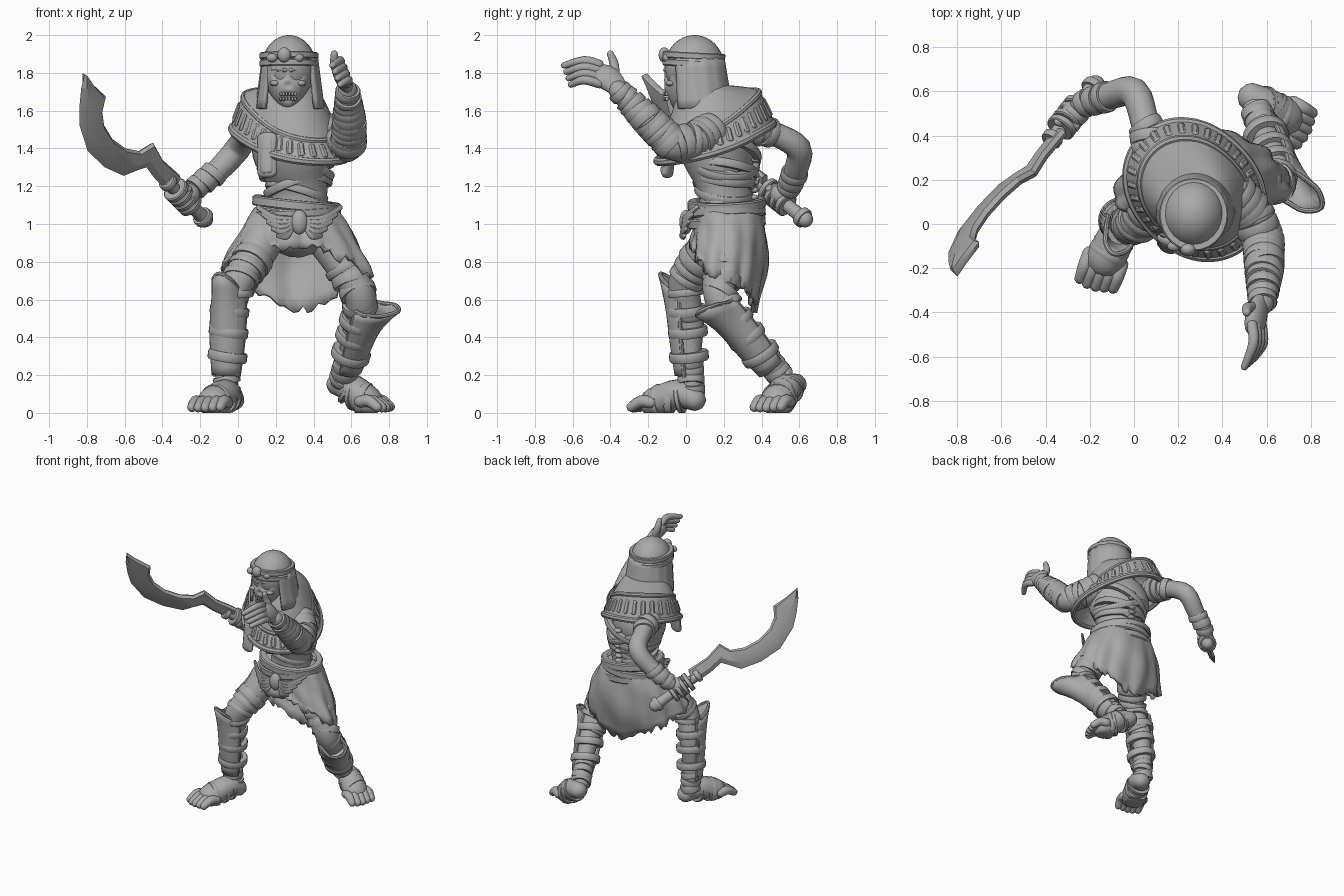
import bpy, bmesh, random
from math import sin, cos, pi, sqrt, radians, exp
from mathutils import Vector

random.seed(4)
if "Cube" in bpy.data.objects:
    bpy.data.objects.remove(bpy.data.objects["Cube"])
stone = bpy.data.materials.new("grey_stone")
stone.use_nodes = True
stone.diffuse_color = (0.4, 0.4, 0.4, 1)
stone.node_tree.nodes["Principled BSDF"].inputs["Base Color"].default_value = stone.diffuse_color

def spline(pts, k=4, closed=False):
    """Smooth path through points of any dimension."""
    P, n, out = [Vector(p) for p in pts], len(pts), []
    get = lambda i: P[i % n] if closed else P[max(0, min(n - 1, i))]
    for i in range(n if closed else n - 1):
        a, b, c, d = (get(i + j) for j in (-1, 0, 1, 2))
        for t in (s / k for s in range(k)):
            out.append((2 * b + (c - a) * t + (2 * a - 5 * b + 4 * c - d) * t ** 2 + (3 * b - a - 3 * c + d) * t ** 3) / 2)
    return out if closed else out + [P[-1]]

def loft(name, rows, around=True, caps=False, thick=0, sharp=40):
    """Skin a list of rows of points."""
    bm = bmesh.new()
    vs = [[bm.verts.new((p[0], p[1], max(p[2], 0))) for p in row] for row in rows]
    n = len(rows[0])
    for A, B in zip(vs, vs[1:]):
        for j in range(n if around else n - 1):
            bm.faces.new((A[j], A[(j + 1) % n], B[(j + 1) % n], B[j]))
    if caps:
        bm.faces.new(vs[0])
        bm.faces.new(vs[-1])
    bmesh.ops.recalc_face_normals(bm, faces=bm.faces)
    me = bpy.data.meshes.new(name)
    bm.to_mesh(me)
    bm.free()
    me.materials.append(stone)
    me.polygons.foreach_set("use_smooth", [True] * len(me.polygons))
    me.set_sharp_from_angle(angle=radians(sharp))
    ob = bpy.data.objects.new(name, me)
    bpy.context.collection.objects.link(ob)
    if thick:
        mod = ob.modifiers.new("thickness", "SOLIDIFY")
        mod.thickness, mod.offset = thick, 0

def tube(name, pts, flat=1, up=(0, 0, 1), n=16):
    """Round-ended limb through (x, y, z, radius) points."""
    path, u, rows = spline(pts), Vector(up), []
    P = [p.to_3d() for p in path]
    ends = [radians(q) for q in (80, 55, 28)]
    for i, p in enumerate(P):
        t = (P[min(i + 1, len(P) - 1)] - P[max(i - 1, 0)]).normalized()
        u = u - t * u.dot(t)
        u = (u if u.length > 0.05 else t.orthogonal()).normalized()
        v, r = t.cross(u), path[i].w
        ring = lambda c, s: [c + s * (u * cos(a) + v * flat * sin(a)) for a in (2 * pi * j / n for j in range(n))]
        if i == 0:
            rows += [ring(p - t * r * flat * sin(q), r * cos(q)) for q in ends]
        rows.append(ring(p, r))
    rows += [ring(p + t * r * flat * sin(q), r * cos(q)) for q in reversed(ends)]
    loft(name, rows, caps=True)

def band(name, c, axis, rx, ry, w, t=0.016):
    """Flat strap around an axis."""
    q = Vector((0, 0, 1)).rotation_difference(Vector(axis))
    prof = [(-0.02, -w), (t * .7, -w), (t, -w * .7), (t, w * .7), (t * .7, w), (-0.02, w)]
    loft(name, [[Vector(c) + q @ Vector(((rx + d) * cos(a), (ry + d) * sin(a), h))
                 for a in (pi * j / 14 for j in range(28))] for d, h in prof])

def wraps(name, a, b, count, tilt=0.3, w=0.026):
    """Bandage turns along a limb between two (x, y, z, radius) points."""
    a, b = Vector(a), Vector(b)
    for i in range(count):
        m = a.lerp(b, (i + .5) / count)
        lean = Vector([random.uniform(-tilt, tilt) for _ in range(3)])
        band(name, m.to_3d(), (b - a).to_3d().normalized() + lean, m.w, m.w, w * random.uniform(.7, 1.2), .012)

def blob(name, c, rx, ry, rz, shape=lambda p: p, n=24):
    """Ellipsoid, optionally reshaped by a rule."""
    loft(name, [[shape(Vector(c) + Vector((rx * sin(b) * cos(a), ry * sin(b) * sin(a), rz * cos(b))))
                 for a in (2 * pi * j / n for j in range(n))]
                for b in (pi * (i + .05) / (n + .1) for i in range(n + 1))], caps=True, sharp=70)

# Torso turned toward its right, neck, spine and crossing bandages
tube("torso", [(.31, .22, .98, .19), (.315, .215, 1.12, .165), (.315, .2, 1.22, .17),
               (.29, .17, 1.38, .225), (.28, .16, 1.5, .19), (.28, .14, 1.6, .1)], .83, (1, -.6, 0), 28)
tube("neck", [(.28, .14, 1.55, .09), (.27, .06, 1.75, .08)])
for i, lean in enumerate((.3, -.35, .15, -.2, .45, -.45)):
    band("chest_wrap", (.31, .2, 1.17 + .04 * i), (lean, .15, 1), .155 + .011 * i, .14 + .009 * i, .022)
for i in range(7):
    blob("vertebra", (.33, .36 + .002 * i, 1.14 + .04 * i), .03, .025, .016, n=10)

# Broad collar: sloping cape, then a steeper band with raised borders and tiles
def collar_point(a, t, lift=0):
    s, u = sin(a), cos(a)
    f = min(t / .68, 1)
    g = max(0, (t - .68) / .32)
    r = (.11 + .125 * f + .06 * g) * (1 - .11 * f * sin(2 * a)) + lift * .85
    top = 1.72 + (-.15 + .11 * u - .075 * s) * f ** 1.5
    return Vector((.275 + r * s, .11 + .045 * t + r * u, top + (-.14 - .02 * u + .02 * s) * g + lift * .5))

turns = [2 * pi * j / 60 for j in range(60)]
loft("collar", [[collar_point(a, t / 25) for a in turns] for t in range(26)], thick=.03)
for t, r in ((.68, .018), (1, .022)):
    tube("collar_border", [(*collar_point(a, t, .006), r) for a in turns[::2] + [0]], n=8)
for a in turns[::2]:
    p, q = collar_point(a, .77, .014), collar_point(a, .91, .014)
    tube("collar_tile", [(*p, .017), (*q, .019)], .6, (cos(a), -sin(a), 0), 6)
tube("pendant", [(.155, -.1, 1.27, .055), (.155, -.075, 1.46, .055)], .5, (1, -.4, 0))
tube("pendant_inlay", [(.15, -.118, 1.28, .035), (.15, -.093, 1.45, .035)], .4, (1, -.4, 0))

# Skull with sunken eyes, nose and mouth
dents = [((.22, 1.785), .035, .024), ((.31, 1.785), .035, .024), ((.265, 1.735), .02, .014), ((.265, 1.672), .02, .026)]
def skull(p):
    jaw = max(0, min(1, (1.78 - p.z) / .18))
    q = Vector((.265 + (p.x - .265) * (1 - .3 * jaw), p.y - .03 * jaw, p.z))
    if q.y < 0:
        q.y += sum(d * exp(-((q.x - c[0]) ** 2 + (q.z - c[1]) ** 2) / s ** 2) for c, d, s in dents)
    return q

blob("skull", (.265, .025, 1.78), .13, .14, .18, skull, 56)
for s in (-1, 1):
    tube("brow", [(.265 + s * .015, -.11, 1.815, .011), (.265 + s * .08, -.075, 1.818, .011)], n=8)
    blob("cheekbone", (.265 + s * .068, -.08, 1.745), .028, .028, .016, n=12)
    for k in range(3):
        for z in (1.688, 1.662):
            blob("tooth", (.265 + s * (.008 + .015 * k), -.115 + .007 * k, z), .007, .01, .011, n=8)

# Headcloth, brow band and brow ornament
blob("headcloth_dome", (.27, .045, 1.83), .145, .158, .17)
drape = [radians(50 + 260 * j / 48) for j in range(49)]
loft("headcloth_drape", [[Vector((.275 + (.137 + .035 * t) * sin(a) * (1 + .015 * sin(14 * a)),
                                  .045 + .025 * t - (.148 + .02 * t) * cos(a), 1.88 - .27 * t))
                          for a in drape] for t in (0, .2, .4, .6, .8, 1)], False, thick=.022)
for z in (1.85, 1.89):
    band("brow_band", (.27, .042, z), (0, .05, 1), .138, .148, .018, .018)
blob("brow_ornament", (.245, -.115, 1.895), .036, .03, .04)
for s in (-1, 1):
    blob("brow_bead", (.25 + s * .07, -.1, 1.88), .03, .024, .024, n=12)

# Ragged skirt with folds, higher over the front
hem = spline([(.32, .04, .89), (.12, .03, .85), (-.08, .1, .77), (-.03, .25, .72), (.1, .33, .63),
              (.32, .36, .55), (.54, .34, .63), (.66, .26, .7), (.69, .13, .74), (.52, .05, .83)], 9, True)
n, rows = len(hem), []
for i in range(10):
    t, row = i / 9, []
    for j, h in enumerate(hem):
        turn = 2 * pi * j / n
        p = Vector((.31 - .21 * sin(turn), .215 - .175 * cos(turn), 1.08)).lerp(h, t)
        out = Vector((p.x - .31, p.y - .21, 0)).normalized()
        p += out * ((.015 - .03 * cos(turn)) * sin(pi * t) + .012 * t * sin(j * .9) + .006 * sin(j * .35 + 9 * t))
        p.z += random.uniform(-.03, .025) if i == 9 else 0
        row.append(p)
    rows.append(row)
loft("skirt", rows, thick=.022, sharp=60)

# Belt with winged oval buckle
for z, lean in ((1.01, .06), (1.06, -.06), (1.105, .1)):
    band("belt", (.31, .215, z), (lean, -.04, 1), .21, .182, .027, .025)
blob("buckle", (.325, -.0, 1.01), .045, .035, .065)
for s in (-1, 1):
    for i in range(5):
        reach = .22 - .026 * i
        curve = lambda d: .19 - .21 * sqrt(1 - (d / .27) ** 2)
        tube("buckle_feather", [(.325 + s * .04, -.01, 1.03 - .015 * i, .012),
                                (.325 + s * reach * .6, curve(reach * .6) - .01, 1.035 - .025 * i, .02),
                                (.325 + s * reach, curve(reach) - .01, 1.09 - .038 * i, .014)], .6, n=8)

# Legs with wrappings
right_leg = [(.17, .2, 1.0, .12), (.09, .08, .83, .1), (.0, -.01, .69, .085),
             (-.05, .02, .48, .075), (-.06, .02, .3, .06), (-.06, .03, .1, .06)]
left_leg = [(.42, .25, 1.0, .12), (.55, .2, .8, .1), (.65, .18, .61, .085),
            (.63, .3, .44, .075), (.59, .42, .3, .06), (.55, .52, .17, .06)]
for side, leg in (("right", right_leg), ("left", left_leg)):
    tube(side + "_leg", leg)
    wraps(side + "_thigh_wrap", leg[1], leg[2], 3)
    wraps(side + "_knee_wrap", leg[2], leg[3], 2, .2)
    wraps(side + "_ankle_wrap", leg[4], leg[5], 4)

# Shin guards flaring to a pointed knee
def shin_guard(name, knee, ankle, front, flare):
    knee, ankle, f, rows = Vector(knee), Vector(ankle), Vector(front), []
    axis = (knee - ankle).normalized()
    f = (f - axis * f.dot(axis)).normalized()
    s = axis.cross(f)
    for t in (i / 10 for i in range(11)):
        row = []
        for a in (radians(11 * j) for j in range(-8, 9)):
            tip = max(0, cos(a)) ** 5 * t ** 4
            r = .07 + .022 * sin(pi * t * .8) + flare * tip
            row.append(ankle.lerp(knee, t) + (f * cos(a) + s * sin(a)) * r + axis * .08 * tip)
        rows.append(row)
    loft(name, rows, False, thick=.02)
    rim = [r[0] for r in rows] + rows[-1][1:-1] + [r[-1] for r in reversed(rows)]
    tube(name + "_rim", [(*p, .012) for p in rim[::2] + rim[-1:]], n=8)
    for t in (.22, .5, .74):
        band(name + "_strap", ankle.lerp(knee, t), axis + s * .12, .087, .087, .026, .018)

shin_guard("right_shin_guard", (-.04, .0, .66), (-.06, .02, .2), (-.45, -1, 0), .06)
shin_guard("left_shin_guard", (.66, .19, .57), (.58, .45, .24), (.75, -.6, .1), .125)

# Bare feet with toes
def foot(name, heel, instep, ball, toe):
    heel, instep, ball, toe = (Vector(v) for v in (heel, instep, ball, toe))
    d = toe - ball
    side = Vector((-d.y, d.x, 0)).normalized()
    tube(name, [(*heel, .065), (*instep, .085), (*ball, .09)], .92, side)
    for i in range(-2, 3):
        a = ball + side * i * .039
        b = a + d * (1 - .07 * abs(i + .5))
        tube(name + "_toe", [(*a, .032), (*a.lerp(b, .5) + Vector((0, 0, .018)), .032), (*b, .026)], n=10)
    wraps(name + "_wrap", (*heel.lerp(instep, .6), .075), (*ball, .082), 3, .3, .018)

foot("right_foot", (-.03, .045, .07), (-.07, -.04, .1), (-.13, -.16, .055), (-.175, -.285, .027))
foot("left_foot", (.53, .575, .15), (.6, .53, .13), (.685, .48, .06), (.785, .425, .027))

# Arms with wrappings
right_arm = [(.09, .32, 1.52, .09), (.05, .46, 1.48, .065), (.0, .595, 1.4, .068), (-.11, .58, 1.28, .062), (-.24, .54, 1.18, .05)]
left_arm = [(.44, .14, 1.49, .1), (.53, .05, 1.44, .092), (.585, -.07, 1.42, .085), (.59, -.2, 1.55, .078), (.58, -.36, 1.71, .052)]
tube("right_arm", right_arm)
tube("left_arm", left_arm)
for name, arm, i, count in (("right_shoulder_wrap", right_arm, 0, 3), ("right_wrist_wrap", right_arm, 3, 3),
                            ("left_shoulder_wrap", left_arm, 0, 3), ("left_elbow_wrap", left_arm, 1, 3),
                            ("left_forearm_wrap", left_arm, 2, 5), ("left_wrist_wrap", left_arm, 3, 5)):
    wraps(name, arm[i], arm[i + 1], count, .2)

# Raised open left hand
tube("left_palm", [(.58, -.35, 1.71, .05), (.555, -.41, 1.77, .07), (.545, -.47, 1.79, .064)], .6, (-.5, .3, 1))
for i in range(4):
    x, z = .535 + .014 * i, 1.845 - .034 * i
    tube("left_finger", [(x, -.46, z, .025), (x + .005, -.54, z + .02, .024), (x - .035, -.645 + .012 * i, z - .005, .017)], n=10)
tube("left_thumb", [(.55, -.38, 1.76, .03), (.515, -.38, 1.84, .026), (.51, -.4, 1.9, .019)], n=10)

# Curved sword lying in one slanted plane
def on_plane(x, z, lift=0):
    return Vector((x, 1.222 + .81 * x - .44 * z, z)) + Vector((.81, -1, -.44)).normalized() * lift

blade = [(-.36, 1.16, -.31, 1.26), (-.44, 1.24, -.4, 1.34), (-.485, 1.3, -.45, 1.43), (-.53, 1.285, -.52, 1.385),
         (-.605, 1.255, -.595, 1.4), (-.705, 1.3, -.665, 1.45), (-.795, 1.385, -.71, 1.525), (-.84, 1.525, -.72, 1.6),
         (-.84, 1.615, -.7, 1.675), (-.83, 1.72, -.765, 1.735), (-.812, 1.79, -.808, 1.79)]
edge = ((0, 0), (.3, .02), (.9, .02), (1, 0), (.9, -.02), (.3, -.02))
loft("blade", [[on_plane(ox + (ix - ox) * t, oz + (iz - oz) * t, h) for t, h in edge] for ox, oz, ix, iz in blade], caps=True, sharp=25)
grip, pommel = on_plane(-.37, 1.22), on_plane(-.175, 1.025)
tube("hilt", [(*grip, .032), (*pommel.lerp(grip, .2), .036), (*pommel, .044)])
for t, r in ((0, .036), (.95, .042)):
    band("hilt_ring", grip.lerp(pommel, t), pommel - grip, r, r, .018, .012)

# Right fist closed on the hilt
fist = on_plane(-.285, 1.135)
blob("right_fist", fist + Vector((.02, .01, .02)), .065, .06, .06)
for i in range(4):
    band("right_finger", grip.lerp(pommel, .22 + .12 * i), pommel - grip, .046, .05, .017, .02)
tube("right_thumb", [(*fist + Vector((.02, -.05, .05)), .022), (*fist + Vector((-.06, -.03, .08)), .018)], n=10)
